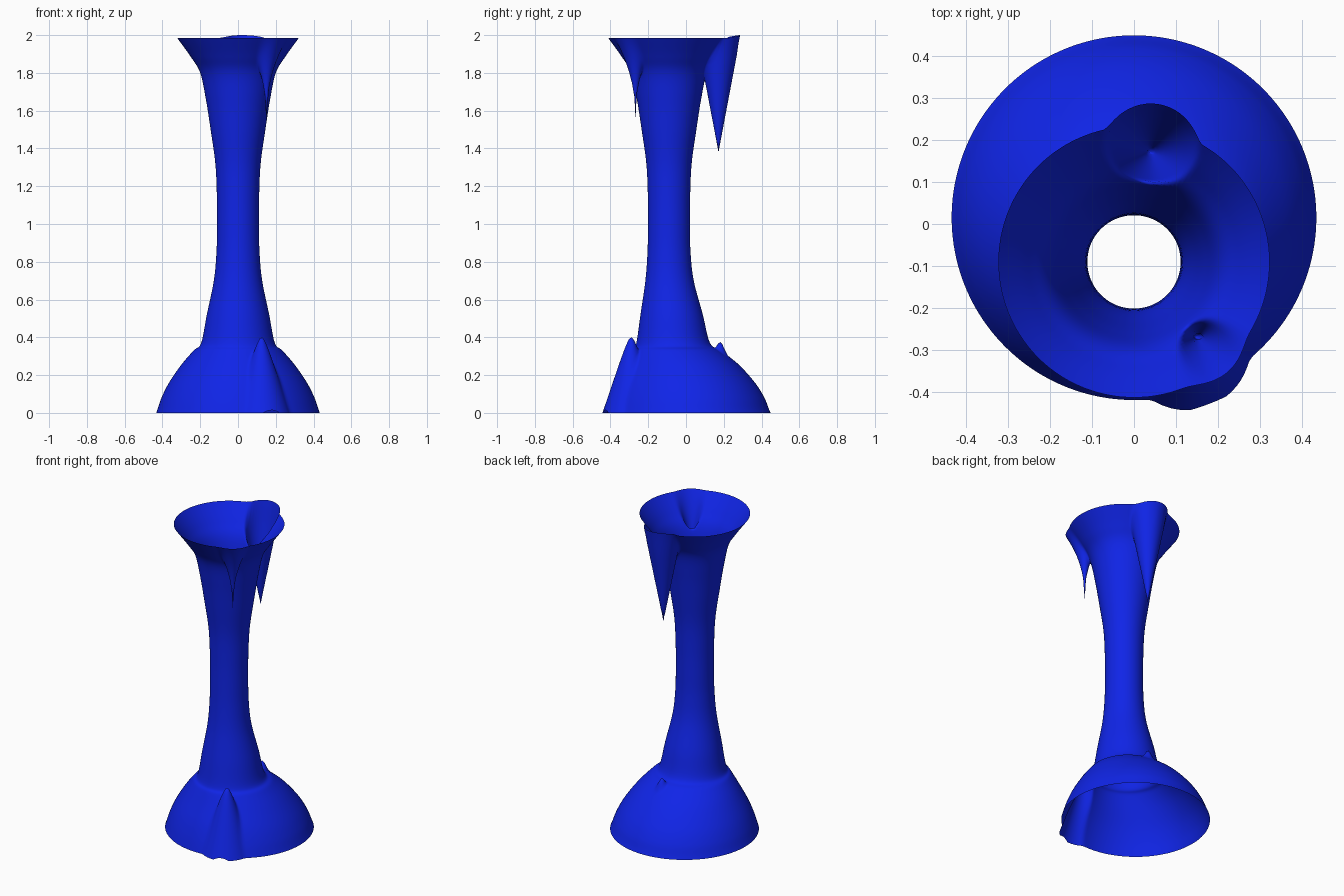
import bpy, bmesh, math
from mathutils import Vector

SIDES = 168
STEPS = 7
RIM = 1.985

# Cave column profile: radius, y of the ring centre, height
PROFILE = [Vector(p) for p in (
    (.50, .04, -.18), (.47, .03, -.09), (.433, .015, 0), (.405, .01, .08), (.365, 0, .16),
    (.30, -.02, .255), (.235, -.05, .33), (.195, -.068, .37), (.165, -.076, .52),
    (.128, -.087, .70), (.114, -.09, .85), (.111, -.09, 1.0), (.112, -.09, 1.15),
    (.12, -.09, 1.32), (.145, -.09, 1.5), (.17, -.09, 1.66), (.2, -.09, 1.8),
    (.25, -.09, 1.885), (.322, -.09, RIM), (.39, -.09, 2.08), (.46, -.09, 2.18))]

# Drip axes: back and front
BACK = Vector((.04, .172))
FRONT = Vector((.15, -.268))
BACK_NUB = Vector((.045, .18))
FRONT_NUB = Vector((.125, -.29))


def smooth_min(a, b, k):
    h = max(k - abs(a - b), 0) / k
    return min(a, b) - h * h * k / 4


def smooth_max(a, b, k):
    return -smooth_min(-a, -b, k)


def spline(points, steps):
    """Smooth curve through all points."""
    result = []
    for i in range(len(points) - 1):
        p0, p1 = points[max(i - 1, 0)], points[i]
        p2, p3 = points[i + 1], points[min(i + 2, len(points) - 1)]
        for s in range(steps):
            t = s / steps
            result.append(p1 + (p2 - p0) * (t / 2)
                          + (p0 * 2 - p1 * 5 + p2 * 4 - p3) * (t * t / 2)
                          + (p1 * 3 - p0 - p2 * 3 + p3) * (t ** 3 / 2))
    return result + [points[-1]]


def distance(v, axis):
    return (v.co.xy - axis).length


def nub(d, top, slope, bluntness):
    return top + bluntness - math.hypot(slope * d, bluntness)


# Rings of the column
bm = bmesh.new()
rings = []
for r, cy, z in spline(PROFILE, STEPS):
    rings.append([bm.verts.new((r * math.cos(a), cy + r * math.sin(a), z))
                  for a in (2 * math.pi * i / SIDES for i in range(SIDES))])
for low, high in zip(rings, rings[1:]):
    for i in range(SIDES):
        j = (i + 1) % SIDES
        bm.faces.new((low[i], low[j], high[j], high[i]))

# Put one vertex exactly on each hanging tip
upper = [v for v in bm.verts if v.co.z > 1.5]
for axis in (BACK, FRONT):
    tip = min(upper, key=lambda v: distance(v, axis))
    tip.co.xy = axis

# Pull hanging drips down from the funnel
for v in upper:
    cone = 1.38 + 5.3 * distance(v, BACK)
    v.co.z = smooth_min(v.co.z, cone, .05 if distance(v, BACK) > .02 else .001)
    thin = 1.55 + .33 * (distance(v, FRONT) / .06) ** .45
    v.co.z = smooth_min(v.co.z, thin, .03 if distance(v, FRONT) > .01 else .001)

# Push rounded nubs up from the foot
for v in bm.verts:
    if v.co.z < .5:
        v.co.z = smooth_max(v.co.z, nub(distance(v, FRONT_NUB), .40, 3.0, .06), .03)
        v.co.z = smooth_max(v.co.z, nub(distance(v, BACK_NUB), .375, 3.2, .06), .03)

# Trim the open foot and the open rim flat
for height, direction in ((0, -1), (RIM, 1)):
    bmesh.ops.bisect_plane(bm, geom=bm.verts[:] + bm.edges[:] + bm.faces[:], dist=1e-5,
                           plane_co=(0, 0, height), plane_no=(0, 0, direction),
                           clear_outer=True)

# Slight lift of the spout lip
lip = Vector((.02, .295))
for v in bm.verts:
    if v.co.z > 1.9:
        v.co.z += .015 * max(0, 1 - (distance(v, lip) / .14) ** 2)

mesh = bpy.data.meshes.new("cave_column")
bm.to_mesh(mesh)
bm.free()

cube = bpy.data.objects.get("Cube")
if cube:
    bpy.data.objects.remove(cube, do_unlink=True)

# Blue material
blue = bpy.data.materials.new("deep_blue")
blue.use_nodes = True
color = (.005, .018, .80, 1)
blue.diffuse_color = color
for node in blue.node_tree.nodes:
    if node.type == 'BSDF_PRINCIPLED':
        node.inputs["Base Color"].default_value = color
mesh.materials.append(blue)

column = bpy.data.objects.new("cave_column", mesh)
bpy.context.scene.collection.objects.link(column)
for face in mesh.polygons:
    face.use_smooth = True
